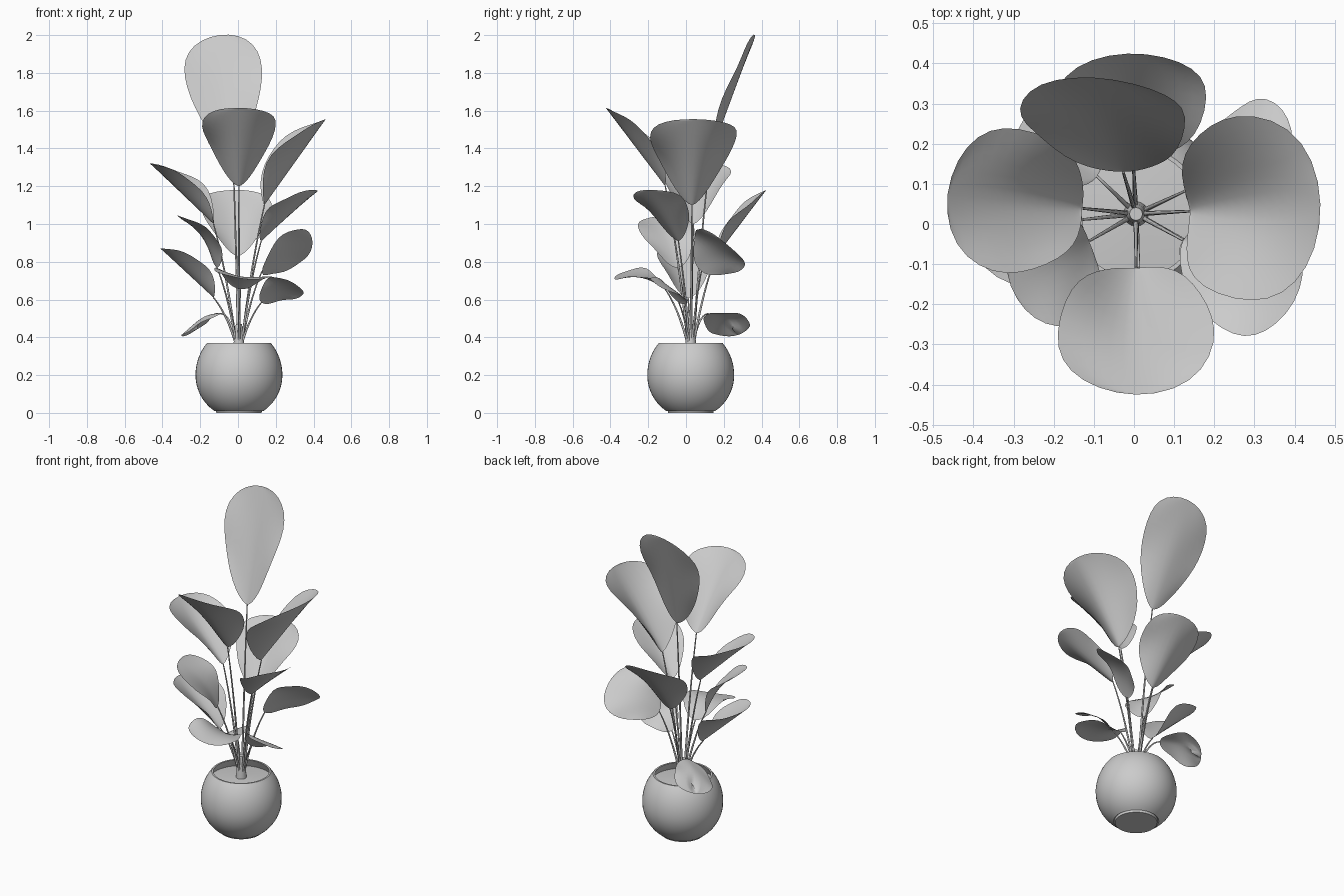
import bpy, math
from mathutils import Vector

if "Cube" in bpy.data.objects:
    bpy.data.objects.remove(bpy.data.objects["Cube"])

CENTRE = Vector((0.005, 0.025, 0))   # pot axis
UP = Vector((0, 0, 1))


def make_object(name, verts, faces, angle=60):
    me = bpy.data.meshes.new(name)
    me.from_pydata(verts, [], faces)
    ob = bpy.data.objects.new(name, me)
    bpy.context.collection.objects.link(ob)
    bpy.ops.object.select_all(action='DESELECT')
    bpy.context.view_layer.objects.active = ob
    ob.select_set(True)
    bpy.ops.object.shade_smooth_by_angle(angle=math.radians(angle))


def polar(degrees, radius, z):
    a = math.radians(degrees)
    return CENTRE + Vector((radius * math.cos(a), radius * math.sin(a), z))


def lathe(name, profile, n=48):
    """Revolve (radius, z) points about the pot axis; ends are capped."""
    verts = [polar(360 * i / n, r, z) for r, z in profile for i in range(n)]
    faces = []
    for j in range(len(profile) - 1):
        for i in range(n):
            k = (i + 1) % n
            faces.append((j * n + i, j * n + k, (j + 1) * n + k, (j + 1) * n + i))
    faces.append(tuple(range(n))[::-1])
    faces.append(tuple(range(len(verts) - n, len(verts))))
    make_object(name, verts, faces, 40)


def leaf(name, base, tip, width, cup, bend, roll, notch, wide):
    """Obovate blade: cup lifts the edges, bend arches the midrib, roll raises one side."""
    a = tip - base
    s = a.cross(UP).normalized()
    n = s.cross(a).normalized()
    r = math.radians(roll)
    s, n = s * math.cos(r) + n * math.sin(r), n * math.cos(r) - s * math.sin(r)

    def prof(t):
        return t ** wide * max(0.0, 1 - t ** 4) ** 0.5
    peak = max(prof(i / 100) for i in range(101))
    rows, cols = 18, 12
    verts, faces = [base], []
    for i in range(1, rows):
        t = (1 - math.cos(math.pi * i / rows)) / 2
        p = prof(t) / peak
        for j in range(cols + 1):
            u = 2 * j / cols - 1
            along = t - notch * math.exp(-((u - 0.1) / 0.15) ** 2) * t ** 3
            ripple = 0.008 * u * u * p * math.sin(9 * t + 2 * u + 7 * width)
            arc = math.sin(math.pi * t ** 0.85)
            lift = cup * arc * abs(u) ** 1.6 + ripple + bend * math.sin(math.pi * t)
            verts.append(base + a * along + s * (width / 2 * p * u) + n * lift)
    verts.append(tip)
    w, end = cols + 1, len(verts) - 1
    for j in range(cols):
        faces.append((0, j + 2, j + 1))
        q = 1 + (rows - 2) * w + j
        faces.append((q, q + 1, end))
        for i in range(rows - 2):
            q = 1 + i * w + j
            faces.append((q, q + 1, q + w + 1, q + w))
    make_object(name, verts, faces)


def stem(name, angle, end, rise):
    """Thin tapered stalk from the crown to a leaf base."""
    start = polar(angle, 0.015, 0.36)
    d = end - start
    mid = start + Vector((d.x * 0.4, d.y * 0.4, d.z * rise))
    cu = bpy.data.curves.new(name, 'CURVE')
    cu.dimensions = '3D'
    cu.bevel_depth = 0.0055
    cu.bevel_resolution = 2
    cu.use_fill_caps = True
    sp = cu.splines.new('NURBS')
    sp.points.add(2)
    for i, (pt, co) in enumerate(zip(sp.points, (start, mid, end))):
        pt.co = (*co, 1)
        pt.radius = 1.2 - 0.3 * i
    sp.order_u = 3
    sp.use_endpoint_u = True
    sp.resolution_u = 10
    ob = bpy.data.objects.new(name, cu)
    bpy.context.collection.objects.link(ob)


# Round pot with a foot ring, open mouth and inner wall
profile = [(0.12, 0.0), (0.122, 0.015)]
for i in range(25):
    a = math.radians(-56 + 4.125 * i)
    profile.append((0.23 * math.cos(a), 0.2 + (0.25 if a > 0 else 0.23) * math.sin(a)))
profile += [(0.158, 0.37), (0.19, 0.30)]
lathe("pot", profile)

# Soil and short trunk at the crown
lathe("soil", [(0.18, 0.30), (0.18, 0.322), (0.04, 0.335)])
lathe("trunk", [(0.032, 0.32), (0.024, 0.42), (0.016, 0.47)], 16)

# Leaves: direction, base height, tip height, reach from axis, width, roll, cup
LEAVES = {
    "top_back": (107, 1.365, 2.0, 0.355, 0.41, 20, 0.03),
    "upper_front": (270, 1.2, 1.615, 0.45, 0.39, 0, 0.09),
    "upper_right": (3, 1.1, 1.555, 0.46, 0.46, 0, 0.13),
    "upper_left": (174, 1.0, 1.32, 0.472, 0.36, 0, 0.1),
    "middle_back": (93, 0.83, 1.18, 0.4, 0.38, 0, 0.06),
    "middle_front_right": (-29, 0.91, 1.18, 0.45, 0.29, 0, 0.05),
    "middle_back_right": (25, 0.75, 0.9, 0.43, 0.32, 45, 0.0),
    "middle_front_left": (210, 0.77, 1.04, 0.36, 0.3, 12, 0.03),
    "lower_left": (186, 0.61, 0.87, 0.417, 0.3, 0, 0.09),
    "lower_front": (273, 0.655, 0.71, 0.405, 0.31, 8, 0.03),
    "lower_right": (-28, 0.585, 0.67, 0.355, 0.23, 30, 0.0),
    "drooping": (136, 0.525, 0.415, 0.37, 0.24, 20, -0.02),
}
for name, (angle, z0, z1, reach, width, roll, cup) in LEAVES.items():
    base = polar(angle, 0.11 if name == "top_back" else 0.135, z0)
    droop = z1 < z0
    # flatter leaves arch along the midrib, the lowest one droops with a torn tip
    bend = 0 if z0 > 0.8 or cup > 0.05 else 0.035
    leaf("leaf_" + name, base, polar(angle, reach, z1), width, cup,
         bend, roll, 0.3 if droop else 0, 0.6 if z0 > 0.8 else 0.48)
    stem("stem_" + name, angle, base, 1.0 if droop else 0.75 - 0.18 * min(1, z0 / 1.1))
